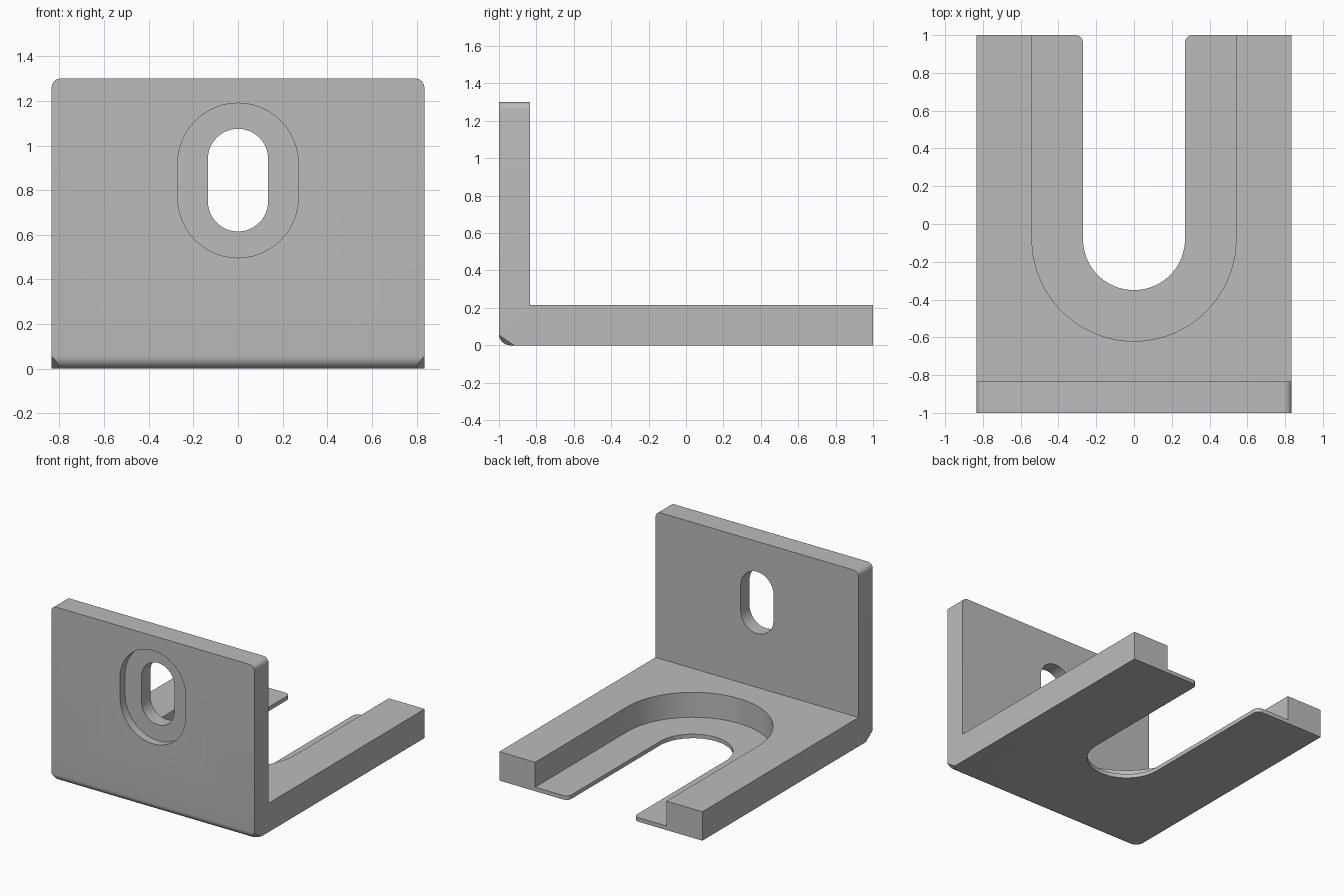
import bpy, bmesh, math
from mathutils import Vector

if "Cube" in bpy.data.objects:
    bpy.data.objects.remove(bpy.data.objects["Cube"], do_unlink=True)

W = 0.835          # half width
TOP = 1.3          # wall height
WALL = -0.835      # rear face of the wall
BASE = 0.215       # base thickness
LIP = 0.03         # thickness of the recessed lip

grey = bpy.data.materials.new("mid grey")
grey.use_nodes = True
colour = (0.5, 0.5, 0.5, 1)
grey.diffuse_color = colour
grey.node_tree.nodes["Principled BSDF"].inputs["Base Color"].default_value = colour


def arc(cx, cy, r, a0, a1, n=24):
    """Points on an arc, angles in degrees."""
    angles = [math.radians(a0 + (a1 - a0) * i / n) for i in range(n + 1)]
    return [(cx + r * math.cos(a), cy + r * math.sin(a)) for a in angles]


def prism(points, to_3d, start, end):
    """Closed outline extruded between two levels."""
    bm = bmesh.new()
    face = bm.faces.new([bm.verts.new(to_3d(u, v, start)) for u, v in points])
    new = bmesh.ops.extrude_face_region(bm, geom=[face])["geom"]
    shift = Vector(to_3d(0, 0, end)) - Vector(to_3d(0, 0, start))
    bmesh.ops.translate(bm, vec=shift, verts=[g for g in new if isinstance(g, bmesh.types.BMVert)])
    bmesh.ops.recalc_face_normals(bm, faces=bm.faces)
    return bm


def make_object(name, bm):
    mesh = bpy.data.meshes.new(name)
    bm.to_mesh(mesh)
    bm.free()
    mesh.materials.append(grey)
    obj = bpy.data.objects.new(name, mesh)
    bpy.context.collection.objects.link(obj)
    return obj


def side_plane(u, v, level):
    return (level, u, v)


def floor_plane(u, v, level):
    return (u, v, level)


def wall_plane(u, v, level):
    return (u, level, v)


# L-shaped bracket with a rounded lower front edge
r = 0.06
profile = arc(-1 + r, r, r, 180, 270, 8)
profile += [(1, 0), (1, BASE), (WALL, BASE), (WALL, TOP), (-1, TOP)]
bm = prism(profile, side_plane, -W, W)

# Rounded upper corners of the wall
corners = [e for e in bm.edges
           if all(v.co.z > TOP - 0.001 for v in e.verts)
           and abs(e.verts[0].co.x - e.verts[1].co.x) < 0.001]
bmesh.ops.bevel(bm, geom=corners, offset=0.04, segments=8, profile=0.5, affect='EDGES')

# Small clipped lower front corners
for s in (-1, 1):
    bmesh.ops.bisect_plane(bm, geom=bm.verts[:] + bm.edges[:] + bm.faces[:],
                           plane_co=(s * W, -1, 0.055),
                           plane_no=Vector((s * 0.6, -0.47, -0.69)), clear_outer=True)
    bmesh.ops.holes_fill(bm, edges=[e for e in bm.edges if e.is_boundary])
bmesh.ops.recalc_face_normals(bm, faces=bm.faces)
bracket = make_object("bracket", bm)


def cut(name, bm):
    cutter = make_object(name, bm)
    cutter.hide_render = True
    cutter.hide_set(True)
    mod = bracket.modifiers.new(name, 'BOOLEAN')
    mod.operation = 'DIFFERENCE'
    mod.solver = 'EXACT'
    mod.object = cutter
    bpy.context.view_layer.objects.active = bracket
    bpy.ops.object.modifier_apply(modifier=mod.name)
    bpy.data.objects.remove(cutter, do_unlink=True)


def oblong(radius, low, high):
    return arc(0, low, radius, 180, 360) + arc(0, high, radius, 0, 180)


# Open U recess, leaving a thin lip
recess = arc(0, -0.08, 0.54, 180, 360, 40) + [(0.54, 1.1), (-0.54, 1.1)]
cut("recess_cutter", prism(recess, floor_plane, LIP, 0.4))

# Open U slot through the lip, with rounded lip ends
c = 0.04
slot = arc(0, -0.08, 0.27, 180, 360, 40)
slot += arc(0.27 + c, 1 - c, c, 180, 90, 8) + [(0.27 + c, 1.1), (-0.27 - c, 1.1)]
slot += arc(-0.27 - c, 1 - c, c, 90, 0, 8)
cut("slot_cutter", prism(slot, floor_plane, -0.1, 0.4))

# Oblong wall hole with a front counterbore
cut("counterbore_cutter", prism(oblong(0.27, 0.767, 0.92), wall_plane, -1.1, -0.94))
cut("hole_cutter", prism(oblong(0.135, 0.75, 0.94), wall_plane, -1.1, -0.7))

# Smooth curved walls, crisp edges
bpy.ops.object.select_all(action='DESELECT')
bracket.select_set(True)
bpy.context.view_layer.objects.active = bracket
bpy.ops.object.shade_smooth_by_angle(angle=math.radians(30))
